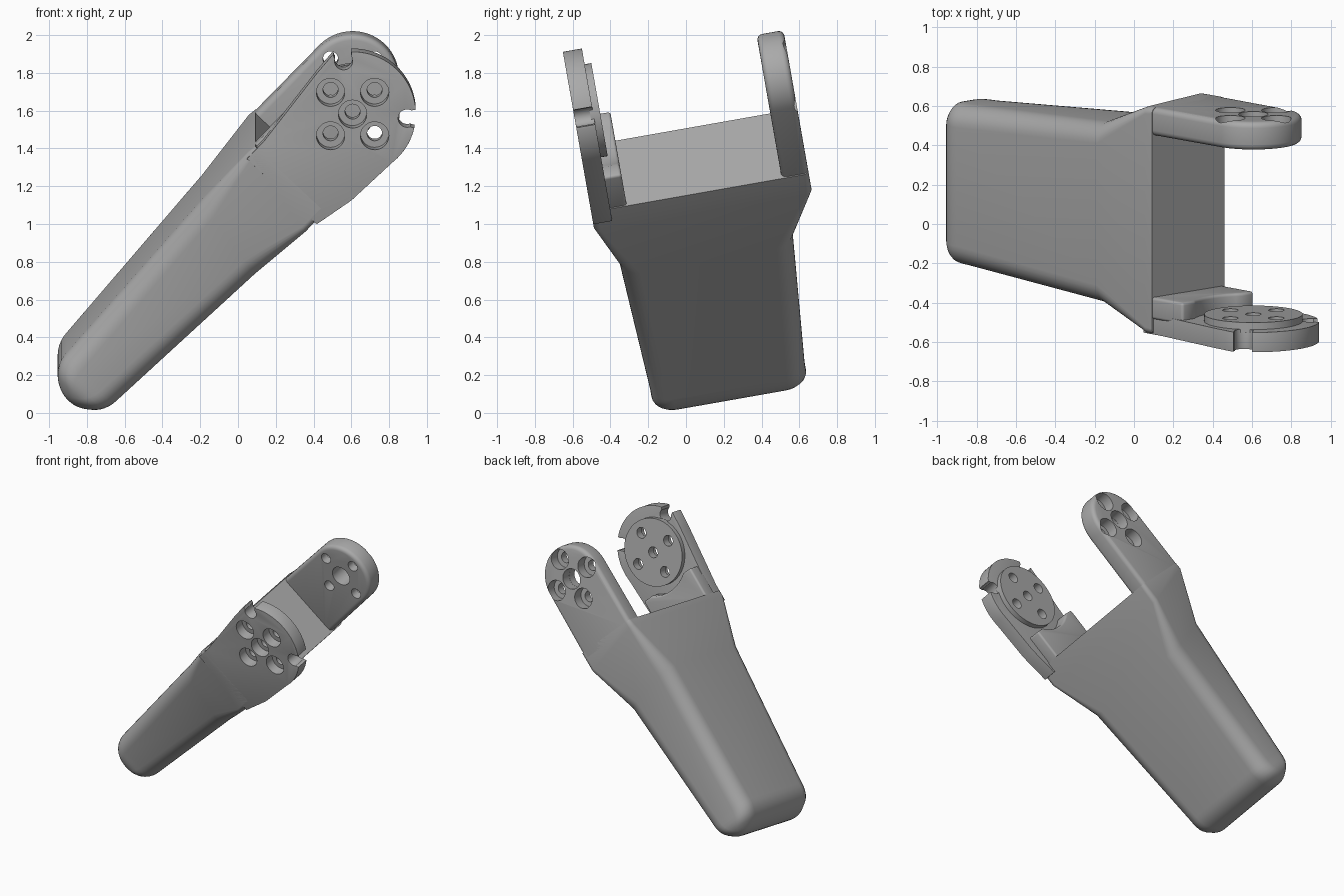
import bpy, bmesh
from math import sin, cos, pi, radians, sqrt
from mathutils import Matrix, Vector

if "Cube" in bpy.data.objects:
    bpy.data.objects.remove(bpy.data.objects["Cube"])

# One plain grey plastic
grey = bpy.data.materials.new("grey plastic")
grey.use_nodes = True
GREY = (0.4, 0.4, 0.4, 1)
grey.diffuse_color = GREY
grey.node_tree.nodes["Principled BSDF"].inputs["Base Color"].default_value = GREY

# Part frame: X runs along the bracket, Y across its width, Z out of the front
ang = radians(46.5)
frame = Matrix(((cos(ang), -sin(ang), 0, -0.77),
                (0, 0, -1, 0),
                (sin(ang), cos(ang), 0, 0.21),
                (0, 0, 0, 1)))
WORLD = Matrix.Rotation(radians(10), 4, 'X') @ frame
PIVOT = Vector((2.0, 0))


def finish(bm, name):
    bmesh.ops.recalc_face_normals(bm, faces=bm.faces)
    mesh = bpy.data.meshes.new(name)
    bm.to_mesh(mesh)
    bm.free()
    mesh.materials.append(grey)
    ob = bpy.data.objects.new(name, mesh)
    ob.matrix_world = WORLD
    bpy.context.collection.objects.link(ob)
    return ob


def plate(name, outline, low, high):
    """Extrude a flat outline between two depths."""
    bm = bmesh.new()
    face = bm.faces.new([bm.verts.new((p[0], p[1], low)) for p in outline])
    new = bmesh.ops.extrude_face_region(bm, geom=[face])["geom"]
    verts = [v for v in new if isinstance(v, bmesh.types.BMVert)]
    bmesh.ops.translate(bm, verts=verts, vec=(0, 0, high - low))
    return finish(bm, name)


def arc(centre, radius, start, end, steps):
    angles = [radians(start + (end - start) * i / steps) for i in range(steps + 1)]
    return [(centre[0] + radius * cos(a), centre[1] + radius * sin(a)) for a in angles]


def cylinder(name, centre, radius, low, high, steps=40):
    return plate(name, arc(centre, radius, 0, 360, steps)[:-1], low, high)


def apply(ob, mod):
    bpy.context.view_layer.update()
    with bpy.context.temp_override(object=ob, active_object=ob):
        bpy.ops.object.modifier_apply(modifier=mod.name)


def cut(ob, centre, radius, low, high):
    tool = cylinder("cutter", centre, radius, low, high)
    tool.hide_render = True
    mod = ob.modifiers.new("cut", 'BOOLEAN')
    mod.operation, mod.solver, mod.object = 'DIFFERENCE', 'EXACT', tool
    apply(ob, mod)
    bpy.data.objects.remove(tool)


def soften(ob, width):
    mod = ob.modifiers.new("round", 'BEVEL')
    mod.width, mod.segments = width, 4
    mod.limit_method, mod.angle_limit = 'ANGLE', radians(40)
    apply(ob, mod)


# Handle body: rounded sections lofted from the round end to the fork floor
def section(bm, s, slant, t0, t1, w0, w1, r):
    r = min(r, (t1 - t0) * 0.49)
    ring = []
    corners = [(t1 - r, w1 - r), (t0 + r, w1 - r), (t0 + r, w0 + r), (t1 - r, w0 + r)]
    for q, corner in enumerate(corners):
        for t, w in arc(corner, r, q * 90, q * 90 + 90, 7):
            ring.append(bm.verts.new((s + slant * t, t, w)))
    return ring


bm = bmesh.new()
END, FILLET = 0.185, 0.11
rings = []
for i in range(11):
    a = radians(4 + 8.6 * i)
    gap = max(FILLET - END * (1 - cos(a)), 0)
    inset = FILLET - sqrt(FILLET ** 2 - gap ** 2)
    half = END * sin(a)
    rings.append(section(bm, -END * cos(a), 0, -half, half,
                         -0.665 + inset, 0.165 - inset, FILLET))
rings.append(section(bm, 1.05, 0.2, -0.24, 0.24, -0.723, 0.209, 0.10))
rings.append(section(bm, 1.42, 0.2, -0.258, 0.258, -0.86, 0.31, 0.035))
rings.append(section(bm, 1.517, 0, -0.257, 0.252, -0.86, 0.31, 0.03))
for lower, upper in zip(rings, rings[1:]):
    for i in range(len(lower)):
        j = (i + 1) % len(lower)
        bm.faces.new((lower[i], lower[j], upper[j], upper[i]))
bm.faces.new(rings[0])
bm.faces.new(rings[-1])
body = finish(bm, "handle_body")

# Front arm: wide round plate with two notches in its rim
outline = [(1.44, 0.24), (1.44, -0.27), (1.66, -0.315)]
outline += arc(PIVOT, 0.335, -98, 62, 48)
outline += [(2.03, 0.288), (1.57, 0.24)]
front_arm = plate("front_arm", outline, 0.208, 0.31)
for a in (53, -51):
    for dist in (0.29, 0.33):
        cut(front_arm, arc(PIVOT, dist, a, a, 1)[0], 0.048, 0.1, 0.4)
soften(front_arm, 0.025)

# Raised disc on the inside of the front arm
disc = cylinder("pivot_disc", PIVOT, 0.25, 0.172, 0.225, 64)

# Thick pad at the root of the front arm, hollowed around the disc
pad = plate("arm_root_pad", [(1.48, -0.25), (1.74, -0.25), (1.74, 0.25), (1.48, 0.25)],
            0.118, 0.23)
cut(pad, PIVOT, 0.31, 0, 0.4)
soften(pad, 0.015)

# Back arm: narrower with a round tip
outline = [(1.44, 0.25), (1.44, -0.25)] + arc(PIVOT, 0.245, -90, 90, 40)
back_arm = plate("back_arm", outline, -0.86, -0.715)
soften(back_arm, 0.03)

# Screw holes: one in the middle and four around it
spots = [PIVOT] + arc(PIVOT, 0.165, -1.5, 268.5, 3)
for i, spot in enumerate(spots):
    cut(front_arm, spot, 0.075, 0.235, 0.4)
    cut(front_arm, spot, 0.04, 0.1, 0.4)
    cut(disc, spot, 0.04, 0.1, 0.4)
    cut(back_arm, spot, 0.075, -1.0, -0.78)
    cut(back_arm, spot, 0.04 if i else 0.074, -1.0, -0.6)

# Smooth shading with crisp edges
parts = [body, front_arm, disc, pad, back_arm]
for ob in bpy.context.scene.objects:
    ob.select_set(ob in parts)
bpy.context.view_layer.objects.active = body
bpy.ops.object.shade_smooth_by_angle(angle=radians(35))
